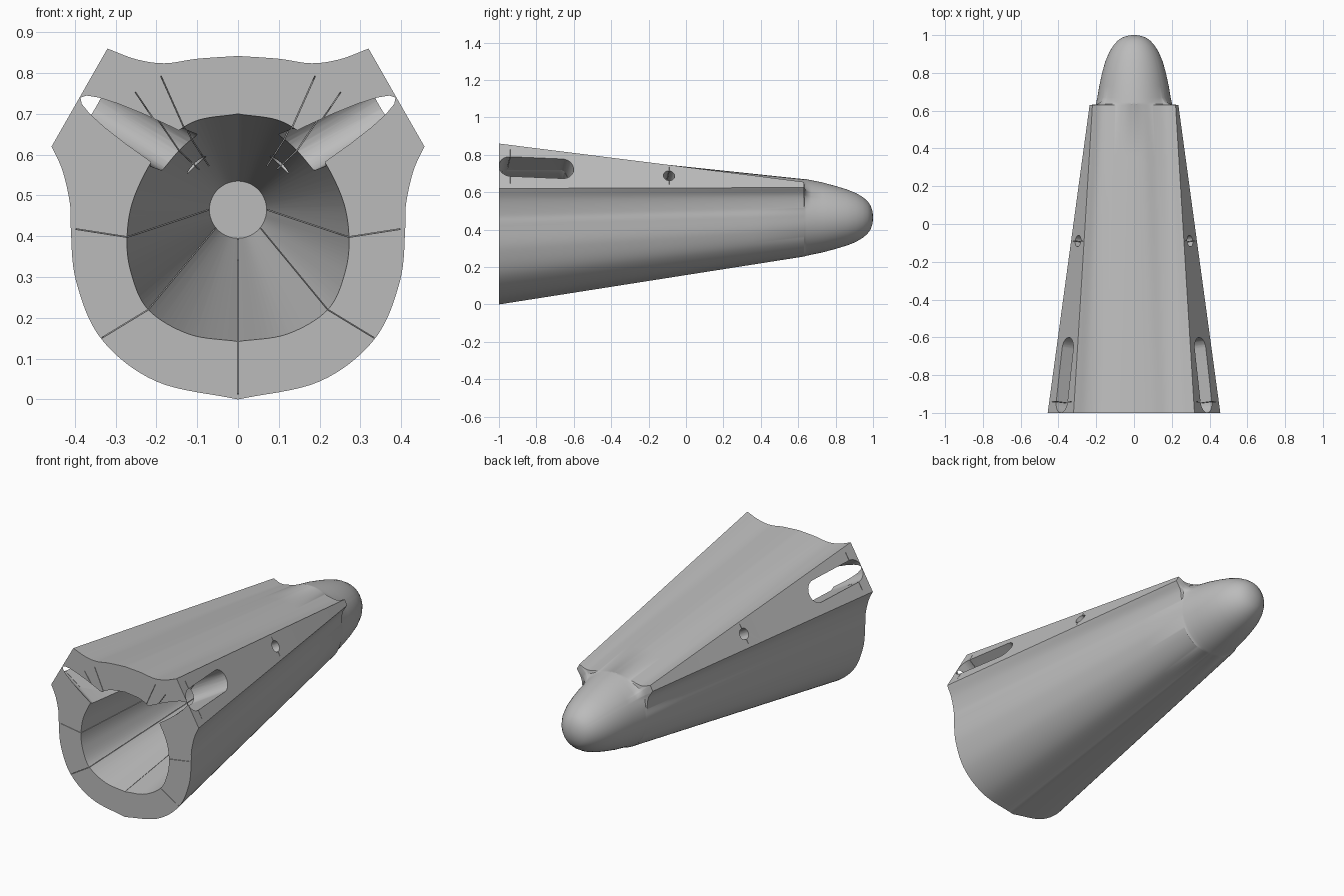
import bpy, bmesh, math
from mathutils import Vector

cube = bpy.data.objects.get("Cube")
if cube:
    bpy.data.objects.remove(cube, do_unlink=True)

grey = bpy.data.materials.new("light grey plastic")
grey.use_nodes = True
grey.diffuse_color = (0.5, 0.5, 0.5, 1)
grey.node_tree.nodes["Principled BSDF"].inputs["Base Color"].default_value = (0.5, 0.5, 0.5, 1)

CZ = 0.465      # height of the nose axis
STEP = 0.63     # where the side rails end
CAVITY_END = 0.70


def spline(pts, steps=8):
    """Smooth curve through 2D points."""
    p = [Vector(q) for q in pts]
    p = [2 * p[0] - p[1]] + p + [2 * p[-1] - p[-2]]
    out = []
    for a, b, c, d in zip(p, p[1:], p[2:], p[3:]):
        for i in range(steps):
            t = i / steps
            out.append(0.5 * (2 * b + (c - a) * t + (2 * a - 5 * b + 4 * c - d) * t * t
                              + (3 * b - a - 3 * c + d) * t ** 3))
    return out + [p[-2]]


def mirrored(half):
    """Close a right-hand half profile whose ends lie on x = 0."""
    for end in (half[0], half[-1]):
        end.x = 0
    return half + [Vector((-q.x, q.y)) for q in half[-2:0:-1]]


def new_object(name, bm):
    bmesh.ops.recalc_face_normals(bm, faces=bm.faces)
    mesh = bpy.data.meshes.new(name)
    bm.to_mesh(mesh)
    bm.free()
    mesh.materials.append(grey)
    obj = bpy.data.objects.new(name, mesh)
    bpy.context.collection.objects.link(obj)
    return obj


def loft(name, rings):
    """Skin closed rings given as (y, profile)."""
    bm = bmesh.new()
    loops = [[bm.verts.new((q.x, y, q.y)) for q in prof] for y, prof in rings]
    n = len(loops[0])
    for a, b in zip(loops, loops[1:]):
        for i in range(n):
            j = (i + 1) % n
            bm.faces.new((a[i], a[j], b[j], b[i]))
    bm.faces.new(loops[0])
    bm.faces.new(loops[-1])
    return new_object(name, bm)


def hull(name, points):
    bm = bmesh.new()
    for p in points:
        bm.verts.new(p)
    res = bmesh.ops.convex_hull(bm, input=bm.verts)
    loose = [v for v in bm.verts if not v.link_faces]
    bmesh.ops.delete(bm, geom=loose, context='VERTS')
    return new_object(name, bm)


def mix(a, b, t):
    return [p.lerp(q, t) for p, q in zip(a, b)]


# Outer body: belly curve, flat rail face, waved top
front = mirrored(
    spline([(0, 0), (0.2, 0.044), (0.335, 0.148), (0.397, 0.29), (0.41, 0.42),
            (0.412, 0.48), (0.43, 0.56), (0.457, 0.62)])
    + spline([(0.32, 0.86), (0.25, 0.834), (0.18, 0.824), (0.1, 0.835), (0, 0.842)]))
back = mirrored(
    spline([(0, 0.256), (0.095, 0.276), (0.16, 0.33), (0.194, 0.40), (0.203, 0.47),
            (0.2, 0.52), (0.208, 0.58), (0.235, 0.625)])
    + spline([(0.22, 0.655), (0.17, 0.638), (0.11, 0.648), (0.05, 0.665), (0, 0.67)]))


def nose_ring(w, h):
    ring = []
    for q in back:
        a = math.atan2(q.y - CZ, q.x)
        r = 1 / math.hypot(math.cos(a) / w, math.sin(a) / h)
        ring.append(Vector((r * math.cos(a), CZ + r * math.sin(a))))
    return ring


rings = [(-1 + (STEP + 1) * i / 6, mix(front, back, i / 6)) for i in range(7)]
rings.append((STEP + 0.004, mix(back, nose_ring(0.2, 0.207), 0.6)))
rings.append((STEP + 0.015, mix(back, nose_ring(0.199, 0.204), 0.85)))
for y, w, h in [(0.67, 0.194, 0.199), (0.73, 0.184, 0.187), (0.8, 0.169, 0.168),
                (0.86, 0.152, 0.15), (0.91, 0.131, 0.13), (0.945, 0.109, 0.109),
                (0.97, 0.087, 0.088), (0.987, 0.063, 0.064), (0.996, 0.036, 0.036),
                (1.0, 0.012, 0.012)]:
    rings.append((y, nose_ring(w, h)))
body = loft("nose_body", rings)

# Tapering hollow, egg-shaped at the mouth and round at the end
mouth = mirrored(spline([(0, 0.142), (0.12, 0.16), (0.22, 0.22), (0.262, 0.31),
                         (0.272, 0.40), (0.253, 0.50), (0.19, 0.615), (0.11, 0.68), (0, 0.70)]))
bottom = []
for q in mouth:
    d = q - Vector((0, CZ))
    bottom.append(Vector((0, CZ)) + d.normalized() * 0.07)
cutters = [loft("cavity_cutter", [(-1.1, mix(mouth, bottom, -0.1 / (CAVITY_END + 1))),
                                  (CAVITY_END, bottom)])]

# Rail-face frame: outward normal, direction along the rail, direction across it
normal = Vector((0.866, 0.1165, 0.5)).normalized()
along = Vector((0, 1, 0))
along = (along - normal * along.dot(normal)).normalized()
across = normal.cross(along)


def drill(centres, radius, depth):
    pts = []
    for c in centres:
        for i in range(32):
            a = math.tau * i / 32
            rim = Vector(c) + radius * (math.cos(a) * along + math.sin(a) * across)
            pts += [rim + normal * 0.05, rim - normal * depth]
    return pts


def slab(corners, thickness=0.002):
    n = (corners[1] - corners[0]).cross(corners[2] - corners[0]).normalized() * thickness / 2
    return [c + s * n for c in corners for s in (-1, 1)]


def rail_slit(centre, half):
    c = Vector(centre)
    return slab([c + s * half * across + normal * d for s, d in
                 ((-1, 0.02), (1, 0.02), (1, -0.12), (-1, -0.12))])


def wall_slit(outer, inner, end):
    """Thin stiffening slit running from the mouth down the hollow."""
    f = Vector((inner[0], -1, inner[1]))
    o = Vector((outer[0], -1, outer[1]))
    e = Vector((end[0], CAVITY_END - 0.01, end[1]))
    step = o - f
    lead = (e - f) * 0.03
    f_in = f - step * 0.12
    return slab([o - lead, f_in - lead, e - step * 0.05, e + step * 0.4])


side_cuts = {
    "slot_cutter": drill([(0.383, -0.94, 0.738), (0.352, -0.66, 0.726)], 0.06, 0.28),
    "pin_hole_cutter": drill([(0.30, -0.09, 0.69)], 0.03, 0.24),
    "slot_slit_cutter": rail_slit((0.383, -0.94, 0.738), 0.105),
    "pin_slit_cutter": rail_slit((0.30, -0.09, 0.69), 0.055),
    "lower_slit_cutter": wall_slit((0.335, 0.15), (0.22, 0.22), (0.055, 0.42)),
    "middle_slit_cutter": wall_slit((0.40, 0.418), (0.272, 0.398), (0.07, 0.465)),
    "upper_slit_cutter": wall_slit((0.253, 0.755), (0.175, 0.64), (0.055, 0.53)),
    "top_slit_cutter": wall_slit((0.19, 0.795), (0.135, 0.672), (0.045, 0.535)),
}
for name, pts in side_cuts.items():
    for side, sign in (("left", 1), ("right", -1)):
        cutters.append(hull(name + "_" + side, [Vector((sign * p.x, p.y, p.z)) for p in pts]))
cutters.append(hull("belly_slit_cutter", wall_slit((0, 0.01), (0, 0.142), (0, 0.395))))

# Cut everything out of the body, then drop the cutters
bpy.ops.object.select_all(action='DESELECT')
bpy.context.view_layer.objects.active = body
body.select_set(True)
for cutter in cutters:
    cutter.hide_render = True
    mod = body.modifiers.new(cutter.name, 'BOOLEAN')
    mod.operation = 'DIFFERENCE'
    mod.solver = 'EXACT'
    mod.object = cutter
    bpy.ops.object.modifier_apply(modifier=mod.name)
    bpy.data.objects.remove(cutter, do_unlink=True)

bpy.ops.object.shade_smooth_by_angle(angle=math.radians(30))
